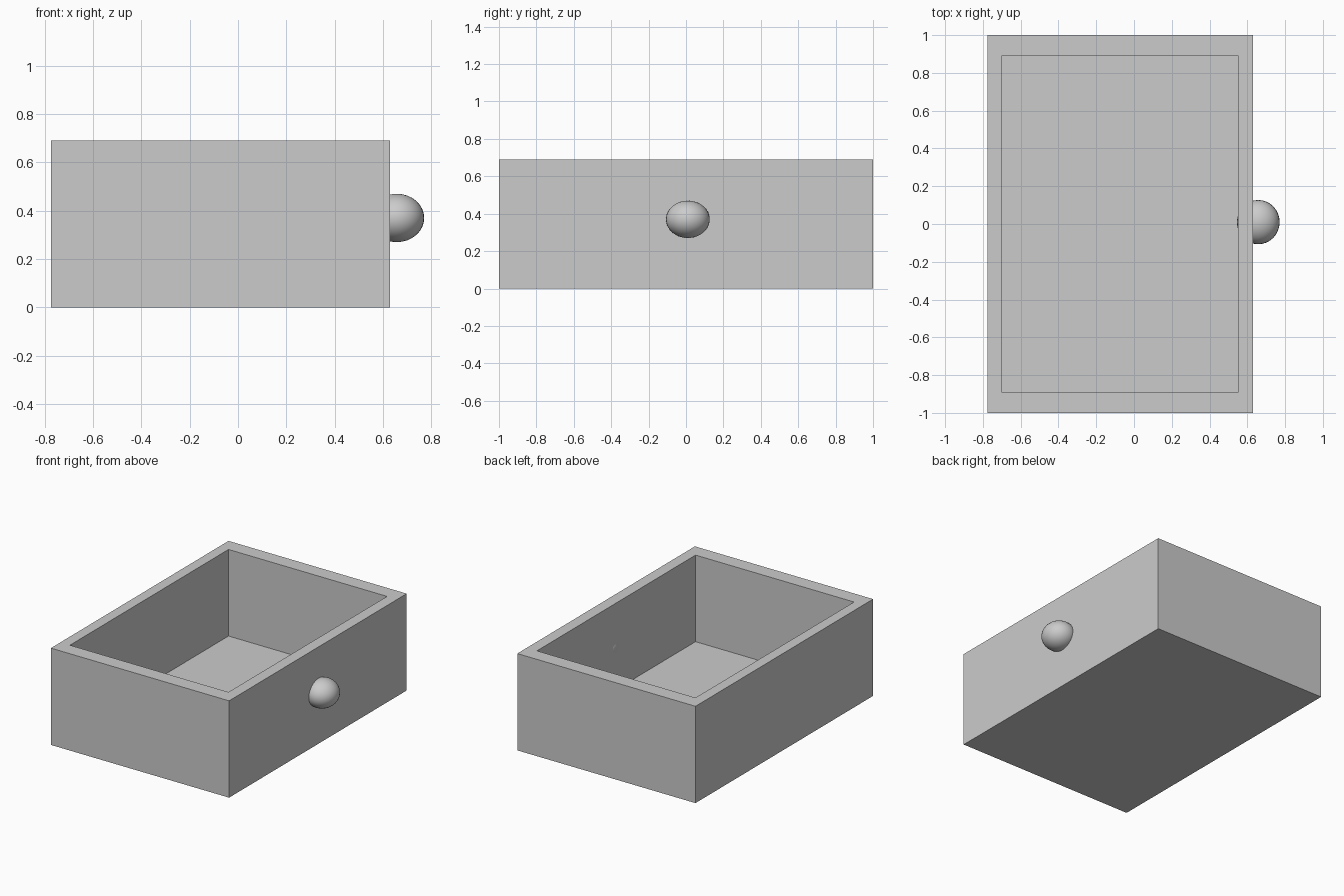
import bpy, bmesh
from mathutils import Vector

if "Cube" in bpy.data.objects:
    bpy.data.objects.remove(bpy.data.objects["Cube"])

X0, X1, Y, H = -0.775, 0.63, 1.0, 0.69       # outer box
IX0, IX1, IY, FLOOR = -0.70, 0.55, 0.893, 0.073  # cavity

# Drawer tray: box with the top face inset and pushed down
bm = bmesh.new()
bmesh.ops.create_cube(bm, size=1)
for v in bm.verts:
    v.co = Vector((X1 if v.co.x > 0 else X0,
                   Y if v.co.y > 0 else -Y,
                   H if v.co.z > 0 else 0))
bm.normal_update()
top = max(bm.faces, key=lambda f: f.normal.z)


def fit_to_cavity(face, z):
    cx = (X0 + X1) / 2
    for v in face.verts:
        v.co = Vector((IX1 if v.co.x > cx else IX0,
                       IY if v.co.y > 0 else -IY, z))


bmesh.ops.inset_region(bm, faces=[top], thickness=0.05)
fit_to_cavity(top, H)
floor = bmesh.ops.extrude_discrete_faces(bm, faces=[top])["faces"][0]
fit_to_cavity(floor, FLOOR)
bmesh.ops.recalc_face_normals(bm, faces=bm.faces[:])
mesh = bpy.data.meshes.new("drawer_tray")
bm.to_mesh(mesh)
bm.free()
bpy.context.collection.objects.link(bpy.data.objects.new("drawer_tray", mesh))

# Pull knob: smooth ellipsoid set into the right wall
bpy.ops.mesh.primitive_uv_sphere_add(segments=32, ring_count=16, radius=1,
                                     location=(0.658, 0.01, 0.37))
knob = bpy.context.object
knob.name = "pull_knob"
knob.scale = (0.113, 0.117, 0.10)
bpy.ops.object.transform_apply(location=False, rotation=False, scale=True)
bpy.ops.object.shade_smooth()
